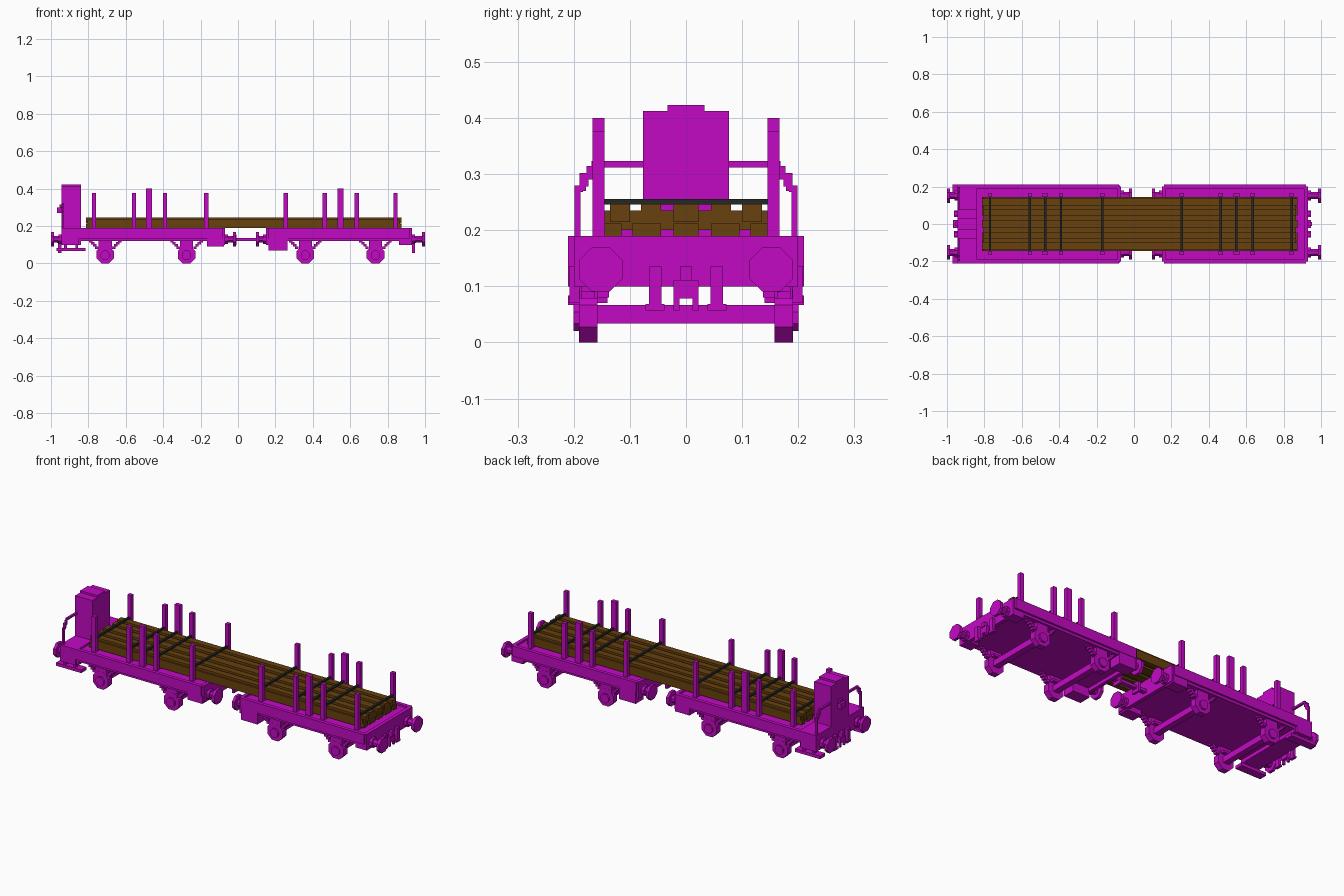
import bpy, bmesh, math
from mathutils import Matrix, Vector

cube = bpy.data.objects.get("Cube")
if cube:
    bpy.data.objects.remove(cube, do_unlink=True)


def material(name, col):
    m = bpy.data.materials.new(name)
    m.use_nodes = True
    m.diffuse_color = (*col, 1)
    m.node_tree.nodes["Principled BSDF"].inputs["Base Color"].default_value = (*col, 1)
    return m


MAGENTA = material("magenta paint", (0.55, 0.003, 0.55))
BROWN = material("brown timber", (0.14, 0.053, 0.004))
BLACK = material("dark strap", (0.018, 0.02, 0.02))


class Part:
    """Collects blocks and octagons into one flat-shaded object."""

    def __init__(self, name, mat):
        self.name, self.mat, self.bm = name, mat, bmesh.new()

    def box(self, x0, x1, y0, y1, z0, z1):
        size = Matrix.Diagonal((x1 - x0, y1 - y0, z1 - z0, 1))
        mid = Vector(((x0 + x1) / 2, (y0 + y1) / 2, (z0 + z1) / 2))
        bmesh.ops.create_cube(self.bm, size=1, matrix=Matrix.Translation(mid) @ size)

    def both(self, x0, x1, y0, y1, z0, z1):
        self.box(x0, x1, y0, y1, z0, z1)
        self.box(x0, x1, -y1, -y0, z0, z1)

    def octagon(self, centre, radius, depth, axis):
        turn = Matrix.Rotation(math.pi / 2, 4, 'Y' if axis == 'X' else 'X')
        bmesh.ops.create_cone(
            self.bm, cap_ends=True, segments=8, depth=depth,
            radius1=radius / math.cos(math.pi / 8), radius2=radius / math.cos(math.pi / 8),
            matrix=Matrix.Translation(centre) @ turn @ Matrix.Rotation(math.pi / 8, 4, 'Z'))

    def done(self):
        me = bpy.data.meshes.new(self.name)
        self.bm.to_mesh(me)
        self.bm.free()
        me.materials.append(self.mat)
        ob = bpy.data.objects.new(self.name, me)
        bpy.context.collection.objects.link(ob)


def wagon_body(name, x0, x1):
    p = Part(name, MAGENTA)
    p.box(x0, x1, -0.2, 0.2, 0.12, 0.18)                    # floor
    p.both(x0 + 0.01, x1 - 0.01, 0.19, 0.21, 0.134, 0.19)   # side rails
    for a in (x0, x1 - 0.02):                               # end rails
        p.box(a, a + 0.02, -0.2, 0.2, 0.1, 0.19)
    p.done()


def buffers(name, face, tip):
    p = Part(name, MAGENTA)
    d = 1 if tip > face else -1
    for y in (-0.152, 0.152):
        p.octagon((tip - d * 0.008, y, 0.13), 0.039, 0.016, 'X')
        p.octagon(((face + tip) / 2 - d * 0.006, y, 0.13), 0.018, abs(tip - face) - 0.01, 'X')
        p.octagon((face + d * 0.008, y, 0.13), 0.026, 0.016, 'X')
    p.done()


def couplings(name, x, d):
    p = Part(name, MAGENTA)

    def out(a, b, *yz):
        p.box(min(x + d * a, x + d * b), max(x + d * a, x + d * b), *yz)
    for s in (-1, 1):
        y = s * 0.055
        out(0, 0.017, y - 0.011, y + 0.011, 0.06, 0.135)        # hoses
        out(0, 0.017, y - 0.017, y + 0.017, 0.057, 0.068)
        y = s * 0.017
        out(0.006, 0.017, y - 0.005, y + 0.005, 0.057, 0.09)    # chain links
    out(0, 0.022, -0.011, 0.011, 0.11, 0.135)                   # hook
    out(0, 0.017, -0.022, 0.022, 0.078, 0.11)
    p.done()


def wheelset(name, x):
    p = Part(name, MAGENTA)
    p.box(x - 0.017, x + 0.017, -0.16, 0.16, 0.034, 0.067)      # axle
    for y in (-0.174, 0.174):
        p.octagon((x, y, 0.047), 0.047, 0.033, 'Y')
        s = 0.01 if y > 0 else -0.01
        p.octagon((x, y + s, 0.044), 0.024, 0.033, 'Y')
        p.box(x - 0.035, x + 0.035, y - 0.016, y + 0.016, 0.06, 0.125)
        for k in range(4):                                      # stepped braces
            for d in (-1, 1):
                cx = x + d * (0.045 + 0.011 * k)
                z = 0.078 + 0.0115 * k
                p.box(cx - 0.009, cx + 0.009, y - 0.012, y + 0.012, z, z + 0.014)
    p.both(x - 0.03, x + 0.03, 0.137, 0.19, 0.08, 0.092)
    p.done()


# Two short wagons
wagon_body("cabin_wagon_body", -0.86, -0.07)
wagon_body("end_wagon_body", 0.15, 0.93)
buffers("left_end_buffers", -0.945, -1.0)
buffers("left_inner_buffers", -0.07, -0.012)
buffers("right_inner_buffers", 0.15, 0.097)
buffers("right_end_buffers", 0.93, 1.0)
couplings("left_coupling", -0.945, -1)
couplings("right_coupling", 0.93, 1)
for i, x in enumerate((-0.71, -0.275, 0.36, 0.735)):
    wheelset("wheelset_%d" % (i + 1), x)

drawbar = Part("drawbar", MAGENTA)
drawbar.box(-0.08, 0.16, -0.012, 0.012, 0.119, 0.135)
drawbar.box(-0.02, -0.008, -0.025, 0.025, 0.1, 0.155)
drawbar.box(0.098, 0.11, -0.025, 0.025, 0.1, 0.155)
drawbar.done()

# Equipment boxes under the frames
boxes = Part("underframe_boxes", MAGENTA)
boxes.both(0.163, 0.265, 0.14, 0.208, 0.07, 0.135)
boxes.both(-0.165, -0.075, 0.14, 0.205, 0.092, 0.135)
boxes.both(0.86, 0.925, 0.14, 0.2, 0.1, 0.135)
boxes.done()

# Platform with cabin, steps and hand rails
platform = Part("platform", MAGENTA)
platform.box(-0.945, -0.85, -0.21, 0.21, 0.1, 0.19)
platform.done()
steps = Part("platform_steps", MAGENTA)
steps.both(-0.97, -0.815, 0.165, 0.21, 0.067, 0.084)
steps.both(-0.93, -0.915, 0.18, 0.2, 0.08, 0.12)
steps.both(-0.87, -0.855, 0.18, 0.2, 0.08, 0.12)
steps.done()
cabin = Part("brake_cabin", MAGENTA)
cabin.box(-0.945, -0.84, -0.077, 0.077, 0.185, 0.412)
cabin.box(-0.945, -0.84, -0.033, 0.033, 0.41, 0.423)
cabin.box(-0.967, -0.94, -0.022, 0.022, 0.27, 0.30)
cabin.box(-0.955, -0.94, -0.012, 0.012, 0.29, 0.315)
cabin.done()
rails = Part("hand_rails", MAGENTA)
for y0, y1, z0, z1 in ((0.07, 0.168, 0.312, 0.323), (0.165, 0.177, 0.29, 0.314),
                       (0.174, 0.188, 0.278, 0.302), (0.184, 0.199, 0.268, 0.28),
                       (0.188, 0.199, 0.185, 0.28), (0.178, 0.19, 0.27, 0.302)):
    rails.both(-0.942, -0.93, y0, y1, z0, z1)
rails.done()

# Stakes, cross bearers and straps at shared stations
STATIONS = (-0.77, -0.557, -0.475, -0.39, -0.17, 0.255, 0.464, 0.547, 0.635, 0.843)
stakes = Part("side_stakes", MAGENTA)
bearers = Part("cross_bearers", MAGENTA)
straps = Part("load_straps", BLACK)
for x in STATIONS:
    tall = x in (-0.475, 0.547)
    w = 0.016 if tall else 0.011
    stakes.both(x - w, x + w, 0.145, 0.167, 0.17, 0.4 if tall else 0.376)
    bearers.box(x - 0.011, x + 0.011, -0.143, 0.143, 0.175, 0.2)
    straps.box(x - 0.006, x + 0.006, -0.146, 0.146, 0.246, 0.256)
for p in (stakes, bearers, straps):
    p.done()

# Timber load: lower layer with gaps, solid core, upper layer with gaps
load = Part("timber_load", BROWN)
load.box(-0.805, 0.865, -0.145, 0.145, 0.2, 0.235)
for i, (a, b) in enumerate(((-0.135, -0.1), (-0.08, -0.045), (-0.022, 0.022),
                            (0.045, 0.08), (0.1, 0.135))):
    shift = 0.008 * (i % 2)
    load.box(-0.812 + shift, 0.874 - shift, a, b, 0.215, 0.247)
for a, b in ((-0.145, -0.115), (-0.095, -0.045), (-0.022, 0.022), (0.045, 0.095), (0.115, 0.145)):
    load.box(-0.812, 0.874, a, b, 0.189, 0.212)
load.done()
